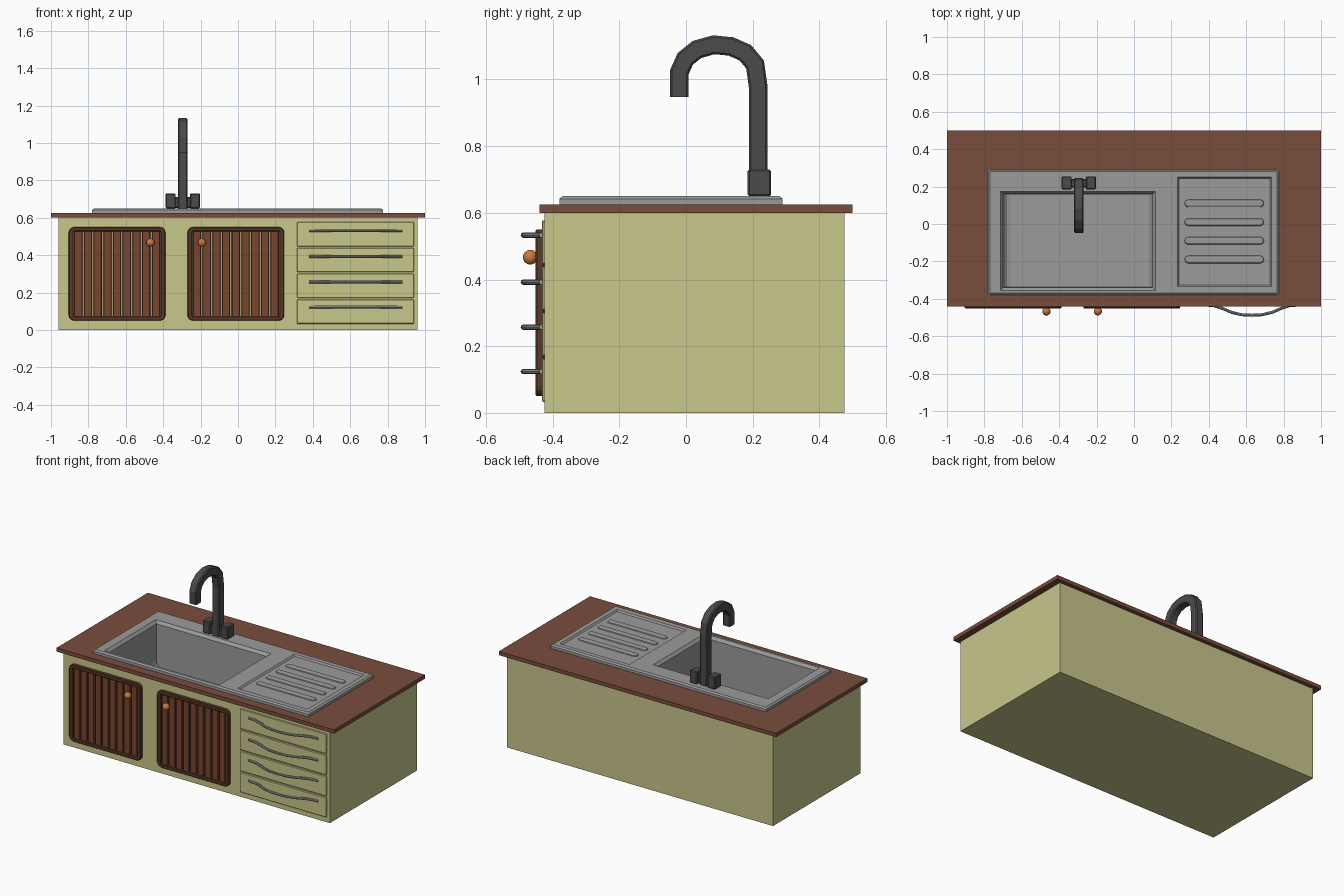
import bpy, bmesh, math
from mathutils import Vector

if "Cube" in bpy.data.objects:
    bpy.data.objects.remove(bpy.data.objects["Cube"])


def material(name, rgb):
    m = bpy.data.materials.new(name)
    m.diffuse_color = (*rgb, 1)
    m.use_nodes = True
    m.node_tree.nodes["Principled BSDF"].inputs["Base Color"].default_value = m.diffuse_color
    return m


GREEN = material("painted_wood", (0.58, 0.57, 0.26))
COUNTER = material("counter_wood", (0.19, 0.075, 0.045))
FRAME = material("dark_wood", (0.10, 0.04, 0.022))
SLAT = material("slat_wood", (0.19, 0.06, 0.028))
KNOB = material("knob_orange", (0.6, 0.19, 0.05))
DARK = material("dark_metal", (0.07, 0.07, 0.07))
STEEL = material("steel", (0.33, 0.33, 0.33))


def finish(name, bm, mat, bevel=0, smooth=False):
    bmesh.ops.recalc_face_normals(bm, faces=bm.faces)
    me = bpy.data.meshes.new(name)
    bm.to_mesh(me)
    bm.free()
    me.materials.append(mat)
    ob = bpy.data.objects.new(name, me)
    bpy.context.collection.objects.link(ob)
    if smooth:
        me.shade_smooth()
    if bevel:
        mod = ob.modifiers.new("edge", 'BEVEL')
        mod.width, mod.segments, mod.limit_method = bevel, 1, 'ANGLE'
    return ob


def box(name, x, y, z, mat, bevel=0, open_top=False):
    bm = bmesh.new()
    bmesh.ops.create_cube(bm, size=1)
    for v in bm.verts:
        v.co = [r[0] if c < 0 else r[1] for c, r in zip(v.co, (x, y, z))]
    if open_top:
        top = max(bm.faces, key=lambda f: f.calc_center_median().z)
        bmesh.ops.delete(bm, geom=[top], context='FACES_ONLY')
    return finish(name, bm, mat, bevel)


def rect(x0, x1, y0, y1, r=0, n=4):
    """Rectangle outline, with rounded corners when r > 0."""
    if not r:
        return [(x1, y1), (x0, y1), (x0, y0), (x1, y0)]
    out = []
    for q, (cx, cy) in enumerate(rect(x0 + r, x1 - r, y0 + r, y1 - r)):
        for i in range(n + 1):
            a = math.pi / 2 * (q + i / n)
            out.append((cx + r * math.cos(a), cy + r * math.sin(a)))
    return out


def ring(name, outer, inner, lo, hi, place, mat, bevel=0):
    """Flat frame between two outlines with equal point counts."""
    bm = bmesh.new()
    loops = [[bm.verts.new(place(a, b, h)) for a, b in o]
             for o, h in ((outer, lo), (outer, hi), (inner, hi), (inner, lo))]
    n = len(outer)
    for k in range(4):
        A, B = loops[k], loops[(k + 1) % 4]
        for i in range(n):
            j = (i + 1) % n
            bm.faces.new((A[i], A[j], B[j], B[i]))
    return finish(name, bm, mat, bevel)


def sweep(name, path, binormal, section, mat, smooth=False):
    """Sweep a section along a planar path, mitred at the bends."""
    bm = bmesh.new()
    pts, b, loops = [Vector(p) for p in path], Vector(binormal), []
    for i, p in enumerate(pts):
        t0 = (p - pts[max(i - 1, 0)]).normalized()
        t1 = (pts[min(i + 1, len(pts) - 1)] - p).normalized()
        t = (t0 + t1).normalized()
        k = 1 / max(t.dot(t1 if t1.length else t0), 0.5)
        nrm = t.cross(b)
        loops.append([bm.verts.new(p + nrm * u * k + b * v) for u, v in section])
    n = len(section)
    for A, B in zip(loops, loops[1:]):
        for i in range(n):
            j = (i + 1) % n
            bm.faces.new((A[i], A[j], B[j], B[i]))
    bm.faces.new(loops[0])
    bm.faces.new(loops[-1])
    return finish(name, bm, mat, smooth=smooth)


# cabinet body and worktop with sink opening
box("cabinet", (-0.96, 0.96), (-0.425, 0.475), (0, 0.6), GREEN, open_top=True)
ring("worktop", rect(-1, 1, -0.44, 0.5), rect(-0.76, 0.755, -0.365, 0.275),
     0.6, 0.625, lambda a, b, h: (a, b, h), COUNTER)

# sink sheet: chamfered rim, sunken basin and shallow draining tray
xs = [-0.78, -0.78, -0.77, -0.715, 0.115, 0.232, 0.735, 0.765, 0.775, 0.775]
ys = [-0.38, -0.38, -0.37, -0.355, -0.335, 0.175, 0.25, 0.28, 0.29, 0.29]
zs = [0.62, 0.642, 0.65]
bm = bmesh.new()
n = len(xs)
grid = [[bm.verts.new((x, y, zs[min(i, j, n - 1 - i, n - 1 - j, 2)]))
         for j, y in enumerate(ys)] for i, x in enumerate(xs)]
for i in range(n - 1):
    for j in range(n - 1):
        bm.faces.new((grid[i][j], grid[i + 1][j], grid[i + 1][j + 1], grid[i][j + 1]))
bmesh.ops.remove_doubles(bm, verts=bm.verts, dist=1e-5)
bm.normal_update()


def region(x0, x1, y0, y1):
    out = []
    for f in bm.faces:
        c = f.calc_center_median()
        if x0 < c.x < x1 and y0 < c.y < y1:
            out.append(f)
    return out


def sink_in(faces, *steps):
    for thick, depth in steps:
        bmesh.ops.inset_region(bm, faces=faces, thickness=thick, depth=-depth,
                               use_boundary=True, use_even_offset=True)
        bm.normal_update()


sink_in(region(0.232, 0.735, -0.335, 0.25), (0.008, 0.01))
basin = region(-0.715, 0.115, -0.355, 0.175)
sink_in(basin, (0.015, 0.018), (0.002, 0.28))
floor = min(v.co.z for v in bm.verts)
ends = [e for e in bm.edges
        if all(abs(v.co.z - floor) < 1e-4 for v in e.verts)
        and abs(e.verts[0].co.x - e.verts[1].co.x) < 1e-4
        and (e.verts[0].co.x < -0.69 or e.verts[0].co.x > 0.09)]
bmesh.ops.bevel(bm, geom=ends, offset=0.04, segments=3, profile=0.5, affect='EDGES')
finish("sink", bm, STEEL)

# raised ribs on the draining tray
for k in range(4):
    y = 0.11 - 0.1 * k
    bm = bmesh.new()
    loops = [[bm.verts.new((a, b, z)) for a, b in
              rect(0.27 + d, 0.695 - d, y - 0.021 + d, y + 0.021 - d, 0.0205 - d)]
             for d, z in ((0, 0.638), (0.003, 0.646), (0.009, 0.65))]
    for A, B in zip(loops, loops[1:]):
        for i in range(len(A)):
            j = (i + 1) % len(A)
            bm.faces.new((A[i], A[j], B[j], B[i]))
    bm.faces.new(loops[-1])
    finish(f"tray_rib_{k + 1}", bm, STEEL)

# tap: swan-neck pipe, two handles and a joining bar
FX = -0.295
neck = [(0.217, 0.65), (0.217, 0.975), (0.207, 1.045), (0.178, 1.08), (0.135, 1.099),
        (0.083, 1.104), (0.033, 1.09), (-0.002, 1.062), (-0.02, 1.022), (-0.02, 0.948)]
sweep("tap_neck", [(FX, y, z) for y, z in neck], (1, 0, 0),
      rect(-0.028, 0.028, -0.026, 0.026, 0.006, 1), DARK)
for side, s in (("left", -1), ("right", 1)):
    cx = FX + s * 0.065
    box(f"tap_handle_{side}", (cx - 0.027, cx + 0.027), (0.185, 0.255), (0.65, 0.73),
        DARK, 0.005)
box("tap_bar", (FX - 0.05, FX + 0.05), (0.195, 0.24), (0.652, 0.71), DARK, 0.005)

# slatted doors with knobs
for side, x0, kx in (("left", -0.905, -0.468), ("right", -0.27, -0.193)):
    x1 = x0 + 0.517
    ring(f"door_frame_{side}", rect(x0, x1, 0.05, 0.55, 0.03),
         rect(x0 + 0.026, x1 - 0.026, 0.073, 0.527, 0.004), -0.425, -0.451,
         lambda a, b, h: (a, h, b), FRAME, 0.004)
    pitch = (x1 - x0 - 0.05) / 9
    for k in range(9):
        a = x0 + 0.025 + pitch * k
        box(f"door_slat_{side}_{k + 1}", (a + 0.004, a + pitch - 0.004),
            (-0.444, -0.425), (0.07, 0.53), SLAT, 0.003)
    bm = bmesh.new()
    bmesh.ops.create_uvsphere(bm, u_segments=20, v_segments=12, radius=0.022)
    bmesh.ops.translate(bm, verts=bm.verts, vec=(kx, -0.467, 0.467))
    finish(f"door_knob_{side}", bm, KNOB, smooth=True)

# drawer fronts with bowed pulls
half = [(-0.25, -0.433), (-0.2, -0.437), (-0.155, -0.452), (-0.11, -0.472), (-0.055, -0.485)]
bow = half + [(0, -0.488)] + [(-x, y) for x, y in reversed(half)]
disc = [(0.008 * math.cos(a * math.pi / 4), 0.008 * math.sin(a * math.pi / 4))
        for a in range(8)]
for k, hz in enumerate((0.533, 0.392, 0.257, 0.124)):
    top = 0.577 - 0.138 * k
    box(f"drawer_front_{k + 1}", (0.315, 0.94), (-0.432, -0.42), (top - 0.13, top),
        GREEN, 0.003)
    sweep(f"drawer_pull_{k + 1}", [(0.63 + x, y, hz) for x, y in bow], (0, 0, 1),
          disc, STEEL)
